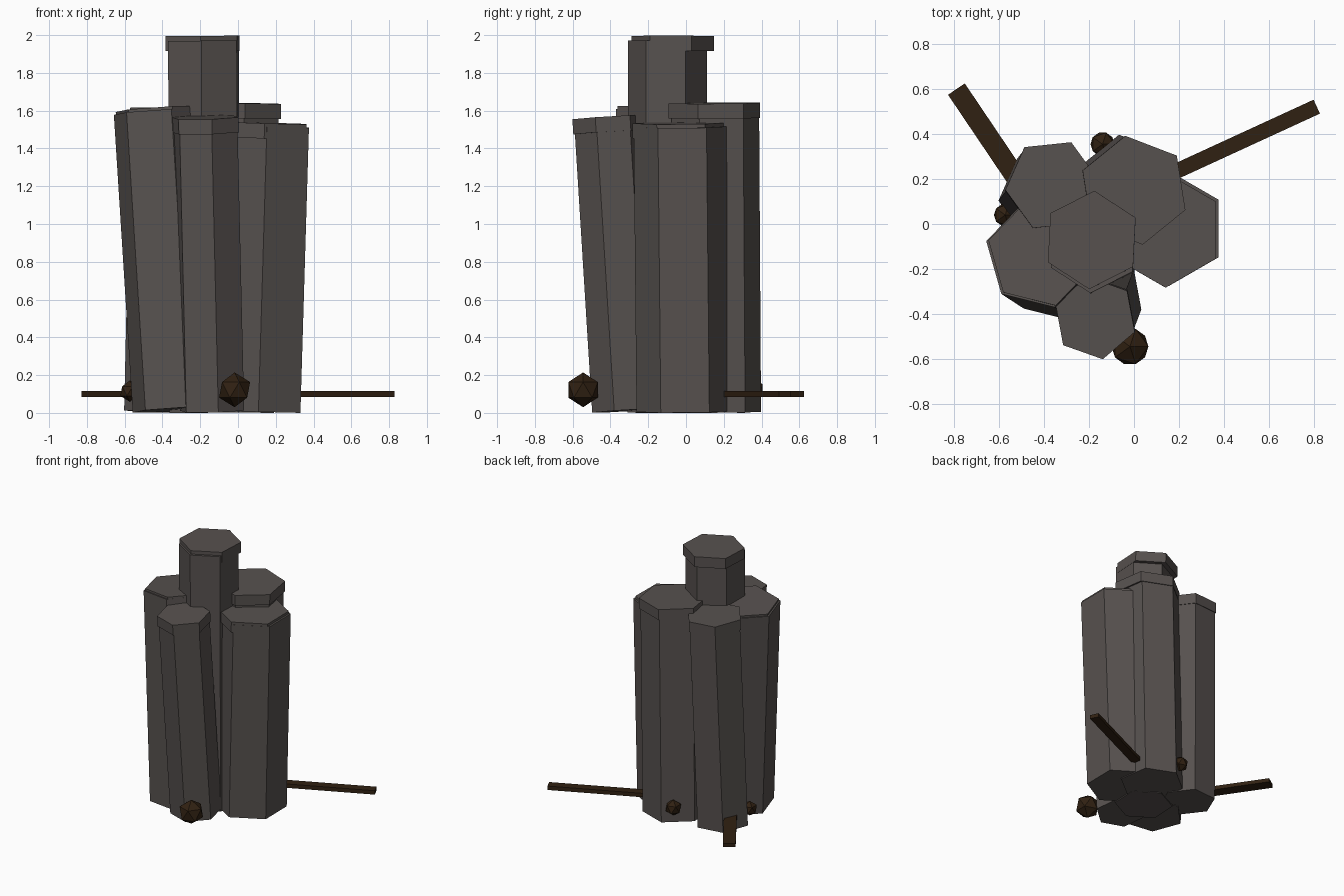
import bpy
from math import radians, sin, cos
from mathutils import Vector, Quaternion

if "Cube" in bpy.data.objects:
    bpy.data.objects.remove(bpy.data.objects["Cube"])


def material(name, rgb):
    m = bpy.data.materials.new(name)
    m.diffuse_color = (*rgb, 1)
    m.use_nodes = True
    m.node_tree.nodes["Principled BSDF"].inputs["Base Color"].default_value = m.diffuse_color
    return m


stone = material("dark_stone", (0.095, 0.083, 0.078))
wood = material("dark_wood", (0.03, 0.015, 0.006))


def finish(name, mat, rotation=None):
    ob = bpy.context.object
    ob.name = name
    ob.data.materials.append(mat)
    if rotation is not None:
        ob.rotation_mode = 'QUATERNION'
        ob.rotation_quaternion = rotation
    return ob


def hex_prism(name, low, high, radius, angle):
    """Hexagonal prism between two points, first corner at the given angle."""
    axis = high - low
    # the cylinder's first corner lies on +y
    q = Vector((0, 0, 1)).rotation_difference(axis.normalized())
    q = q @ Quaternion((0, 0, 1), radians(angle - 90))
    bpy.ops.mesh.primitive_cylinder_add(vertices=6, radius=radius, depth=axis.length,
                                        location=(low + high) / 2)
    return finish(name, stone, q)


# Leaning stone columns, each with a thin cap slab:
# name, body top, base xy, body radius, corner angle, cap centre xy, cap top z, cap radius
COLUMNS = [
    ("centre", (-0.183, -0.098, 1.97), (-0.175, -0.10), 0.210, 87, (-0.188, -0.071), 1.996, 0.219),
    ("back_right", (-0.005, 0.155, 1.60), (-0.03, 0.165), 0.235, 39, (0.0, 0.150), 1.64, 0.245),
    ("back_left", (-0.364, 0.172, 1.585), (-0.40, 0.125), 0.204, 66, (-0.364, 0.173), 1.61, 0.209),
    ("left", (-0.420, -0.135, 1.595), (-0.32, -0.20), 0.245, 46, (-0.414, -0.131), 1.61, 0.241),
    ("front", (-0.173, -0.415, 1.545), (-0.137, -0.32), 0.180, 40.5, (-0.173, -0.418), 1.565, 0.187),
    ("right", (0.153, -0.020, 1.515), (0.108, -0.005), 0.257, 30, (0.141, -0.027), 1.535, 0.256),
]
CAP_HEIGHT = 0.08

for name, top, base, r, ang, cap_xy, cap_z, cap_r in COLUMNS:
    top = Vector(top)
    lean = (top.xy - Vector(base)).length / top.z
    low = Vector((*base, r * lean))
    hex_prism(name + "_column", low, top, r, ang)
    cap_top = Vector((*cap_xy, cap_z))
    direction = (top - low).normalized()
    hex_prism(name + "_cap", cap_top - direction * CAP_HEIGHT, cap_top, cap_r, ang)

# Flat twigs sticking out at the back: outer end, direction, length, width
TWIGS = [
    ("right_twig", (0.813, 0.522), 24.7, 0.85, 0.068),
    ("left_twig", (-0.79, 0.60), 124, 0.65, 0.09),
]
for name, end, ang, length, width in TWIGS:
    a = radians(ang)
    mid = (end[0] - cos(a) * length / 2, end[1] - sin(a) * length / 2, 0.1)
    bpy.ops.mesh.primitive_cube_add(size=1, location=mid)
    twig = finish(name, wood, Quaternion((0, 0, 1), a))
    twig.scale = (length, width, 0.03)

# Faceted lumps around the foot
LUMPS = [
    ("front_lump", (-0.018, -0.545, 0.122), 0.092),
    ("back_lump", (-0.14, 0.355, 0.125), 0.060),
    ("left_lump", (-0.573, 0.04, 0.115), 0.056),
]
for name, loc, r in LUMPS:
    bpy.ops.mesh.primitive_ico_sphere_add(subdivisions=1, radius=r, location=loc)
    finish(name, wood)
